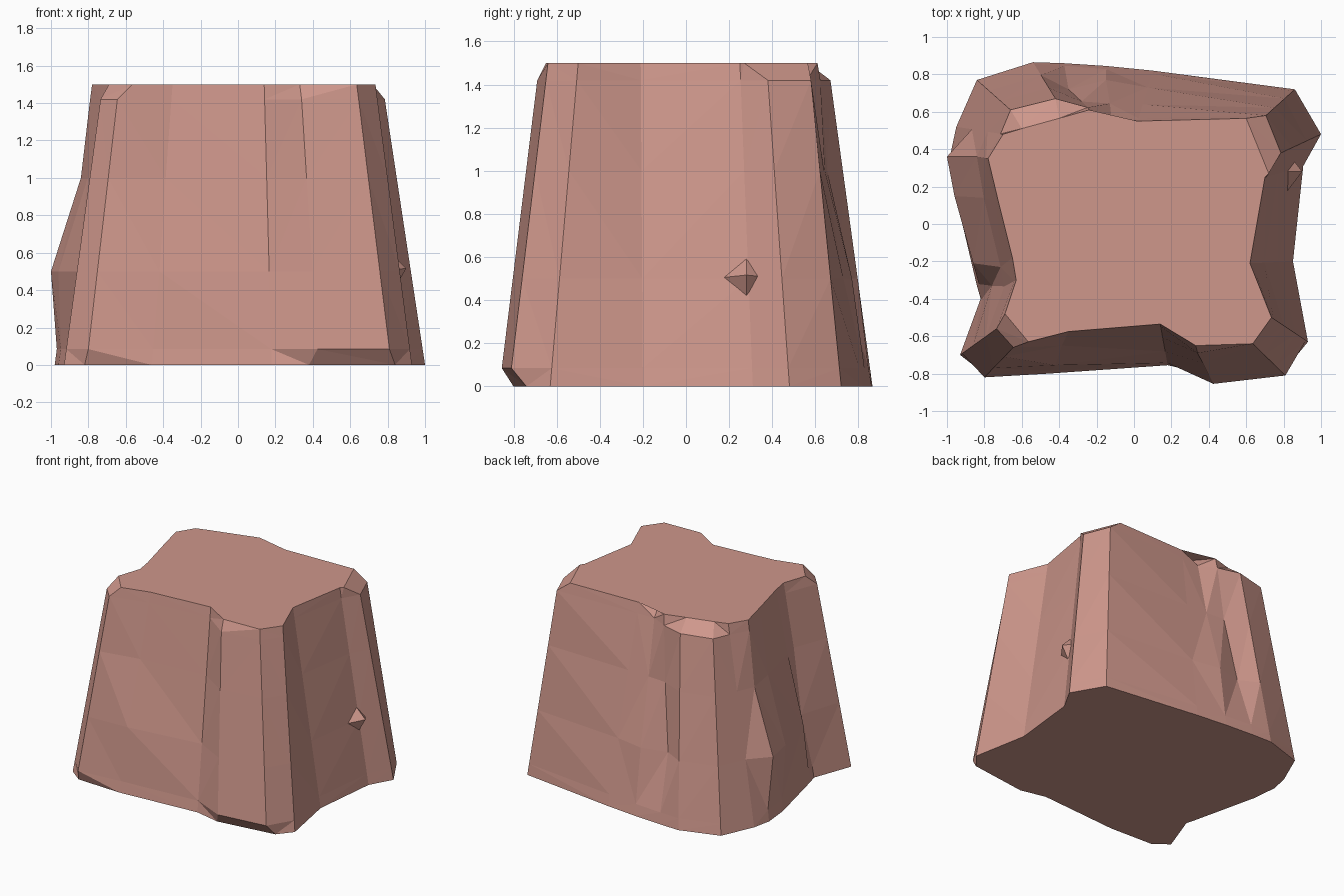
import bpy, bmesh, math

# Vertical edge lines of the rock, anticlockwise from front left: bottom x, y, upper x, y
columns = [
    (-0.93, -0.70, -0.735, -0.56), (-0.81, -0.83, -0.645, -0.66),
    (-0.46, -0.80, -0.35, -0.575), (0.18, -0.755, 0.14, -0.535),
    (0.43, -0.865, 0.34, -0.69), (0.82, -0.82, 0.635, -0.64),
    (0.93, -0.63, 0.735, -0.50), (0.85, -0.20, 0.62, -0.21),
    (0.905, 0.31, 0.70, 0.25), (1.0, 0.48, 0.785, 0.38),
    (0.86, 0.72, 0.705, 0.58), (0.10, 0.82, 0.02, 0.55),
    (-0.15, 0.845, -0.12, 0.56), (-0.38, 0.86, -0.24, 0.61),
    (-0.54, 0.865, -0.42, 0.67), (-0.84, 0.77, -0.66, 0.61),
    (-0.95, 0.52, -0.70, 0.48), (-0.98, 0.38, -0.78, 0.35),
    (-0.96, 0.18, -0.725, 0.12), (-0.84, -0.33, -0.65, -0.18),
    (-0.82, -0.40, -0.63, -0.30),
]
levels = [0.0, 0.085, 0.5, 1.0, 1.42, 1.5]

# Corners cut back at the top rim and at the foot
top_cut = {0: (-0.69, -0.48), 1: (-0.565, -0.63), 4: (0.33, -0.65),
           9: (0.72, 0.27), 10: (0.60, 0.565), 12: (-0.08, 0.42),
           14: (-0.40, 0.565), 15: (-0.60, 0.51)}
foot_cut = {1: (-0.82, -0.785), 4: (0.38, -0.80), 5: (0.84, -0.74)}

# Bulges and hollows: (column, level) -> x, y
tweaks = {(2, 2): (-0.42, -0.755), (12, 2): (-0.15, 0.77),
          (13, 2): (-0.35, 0.72), (13, 3): (-0.28, 0.655),
          (17, 2): (-1.0, 0.36), (17, 3): (-0.84, 0.36),
          (18, 2): (-0.96, 0.15), (19, 2): (-0.86, -0.21),
          (20, 2): (-0.76, -0.33)}


def point(i, k):
    z = levels[k]
    if k == 5 and i in top_cut:
        return (*top_cut[i], z)
    if k == 0 and i in foot_cut:
        return (*foot_cut[i], z)
    if (i, k) in tweaks:
        return (*tweaks[i, k], z)
    bx, by, tx, ty = columns[i]
    t = z / (1.42 if i in top_cut else 1.5)
    return (bx + (tx - bx) * t, by + (ty - by) * t, z)


stone = bpy.data.materials.new("pink_stone")
stone.diffuse_color = (0.62, 0.31, 0.26, 1)

# Main rock body: stacked rings joined by flat faces
bm = bmesh.new()
n = len(columns)
rings = [[bm.verts.new(point(i, k)) for i in range(n)] for k in range(len(levels))]
for low, high in zip(rings, rings[1:]):
    for i in range(n):
        j = (i + 1) % n
        bm.faces.new((low[i], low[j], high[j], high[i]))
bm.faces.new(rings[0][::-1])
bm.faces.new(rings[-1])
bmesh.ops.triangulate(bm, faces=bm.faces[:])
mesh = bpy.data.meshes.new("rock_body")
bm.to_mesh(mesh)
bm.free()
body = bpy.data.objects.new("rock_body", mesh)
bpy.context.collection.objects.link(body)
body.data.materials.append(stone)

# Small pointed bump on the right side
bpy.ops.mesh.primitive_cone_add(vertices=4, radius1=0.13, depth=0.10,
                                location=(0.85, 0.28, 0.51),
                                rotation=(0, math.radians(82), 0))
bump = bpy.context.object
bump.name = "side_bump"
bump.data.materials.append(stone)
